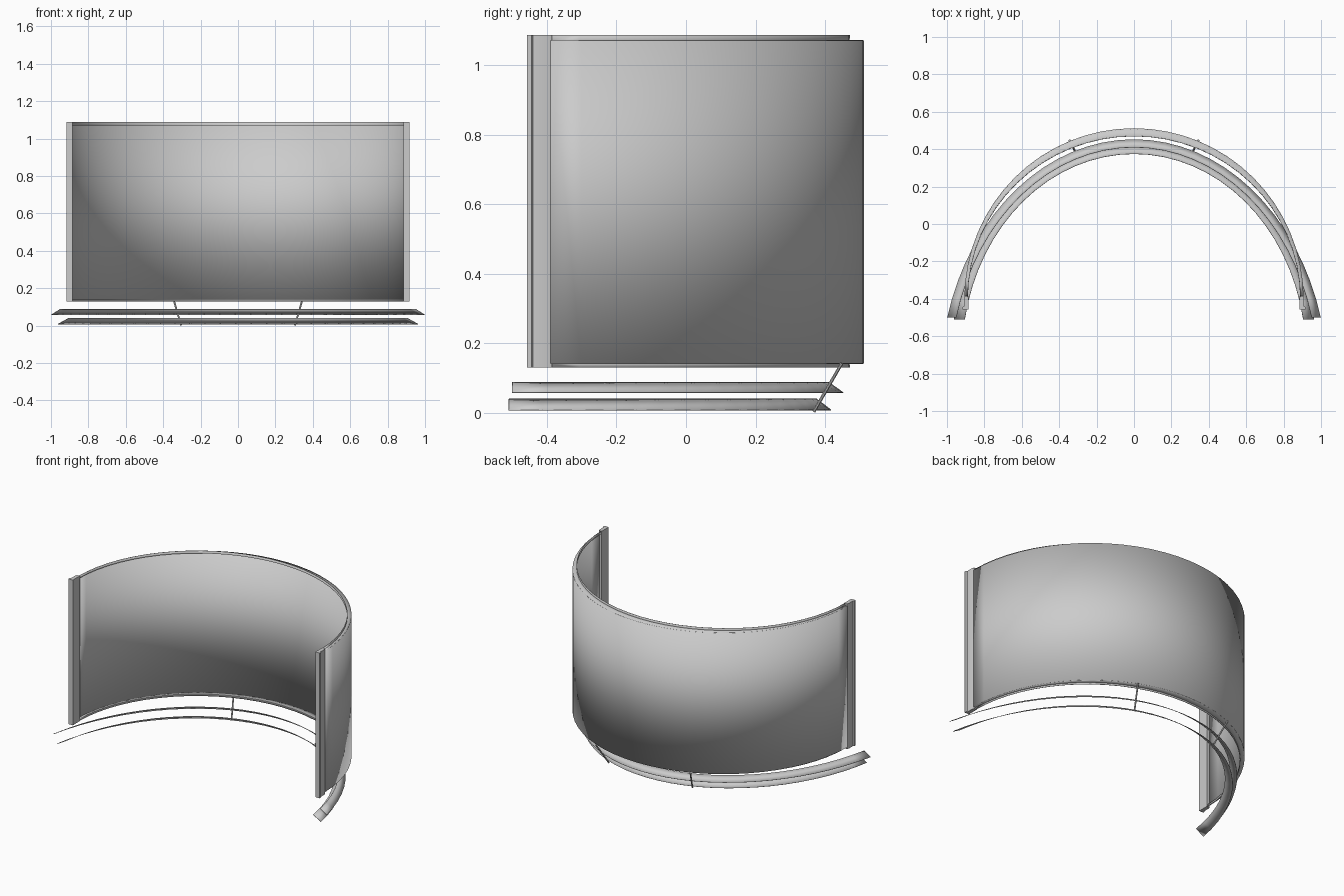
import bpy, math
from mathutils import Vector

cube = bpy.data.objects.get("Cube")
if cube:
    bpy.data.objects.remove(cube, do_unlink=True)

grey = bpy.data.materials.new("plain_grey")
grey.use_nodes = True
COLOR = (0.6, 0.6, 0.6, 1)
grey.diffuse_color = COLOR
grey.node_tree.nodes["Principled BSDF"].inputs["Base Color"].default_value = COLOR


def arc(back, half, end, centre, n=32):
    """Elliptic bow from (-half, end) over (0, back) to (half, end)."""
    b = back - centre
    t = math.acos((back - b - end) / -b)
    a = half / math.sin(t)
    return [(a * math.sin(t * (2 * i / n - 1)),
             centre + b * math.cos(t * (2 * i / n - 1))) for i in range(n + 1)]


def make(name, verts, faces, thickness=0):
    mesh = bpy.data.meshes.new(name)
    mesh.from_pydata(verts, [], faces)
    mesh.materials.append(grey)
    obj = bpy.data.objects.new(name, mesh)
    bpy.context.collection.objects.link(obj)
    if thickness:
        mod = obj.modifiers.new("thickness", "SOLIDIFY")
        mod.thickness = thickness
        mod.offset = 0
    bpy.ops.object.select_all(action="DESELECT")
    obj.select_set(True)
    bpy.context.view_layer.objects.active = obj
    bpy.ops.object.shade_smooth_by_angle(angle=math.radians(30))
    return obj


def loft(name, rails, thickness=0):
    """Skin a strip across rails, each a plan curve with its height."""
    verts = [(x, y, z) for curve, z in rails for x, y in curve]
    n = len(rails[0][0])
    faces = [(r * n + i, r * n + i + 1, (r + 1) * n + i + 1, (r + 1) * n + i)
             for r in range(len(rails) - 1) for i in range(n - 1)]
    return make(name, verts, faces, thickness)


def prism(name, outline, z0, z1):
    n = len(outline)
    verts = [(x, y, z) for z in (z0, z1) for x, y in outline]
    faces = [(i, (i + 1) % n, n + (i + 1) % n, n + i) for i in range(n)]
    faces += [tuple(reversed(range(n))), tuple(range(n, 2 * n))]
    return make(name, verts, faces)


# Curved pane and the rims that hold it
pane = arc(0.51, 0.905, -0.39, -0.40)
wall = arc(0.47, 0.89, -0.39, -0.40)
loft("curved_pane", [(pane, 0.142), (pane, 1.072)], 0.004)
for name, edge, seat in (("top_rim", 1.088, 1.072), ("bottom_rim", 0.13, 0.142)):
    loft(name, [(wall, edge), (wall, seat), (pane, seat)], 0.003)

# Stepped jambs at the pane ends
jamb = [(0.885, -0.458), (0.917, -0.458), (0.917, -0.445), (0.91, -0.44),
        (0.91, -0.40), (0.905, -0.385), (0.885, -0.385)]
for side, s in (("left", 1), ("right", -1)):
    prism(side + "_jamb", [(s * x, y) for x, y in jamb][::s], 0.13, 1.088)

# Slanted ribbon rails below
loft("upper_rail", [(arc(0.41, 0.95, -0.50, -0.80), 0.088),
                    (arc(0.452, 0.998, -0.50, -0.85), 0.058)], 0.003)
loft("lower_rail", [(arc(0.375, 0.905, -0.51, -0.70), 0.04),
                    (arc(0.417, 0.963, -0.51, -0.75), 0.008)], 0.003)

# Thin struts linking the rails to the bottom rim
for side, s in (("left", 1), ("right", -1)):
    low, high = Vector((s * 0.305, 0.368, 0.004)), Vector((s * 0.345, 0.448, 0.142))
    bpy.ops.mesh.primitive_cylinder_add(vertices=8, radius=0.005,
                                        depth=(high - low).length,
                                        location=(low + high) / 2)
    strut = bpy.context.object
    strut.name = side + "_strut"
    strut.rotation_euler = (high - low).to_track_quat("Z", "Y").to_euler()
    strut.data.materials.append(grey)
